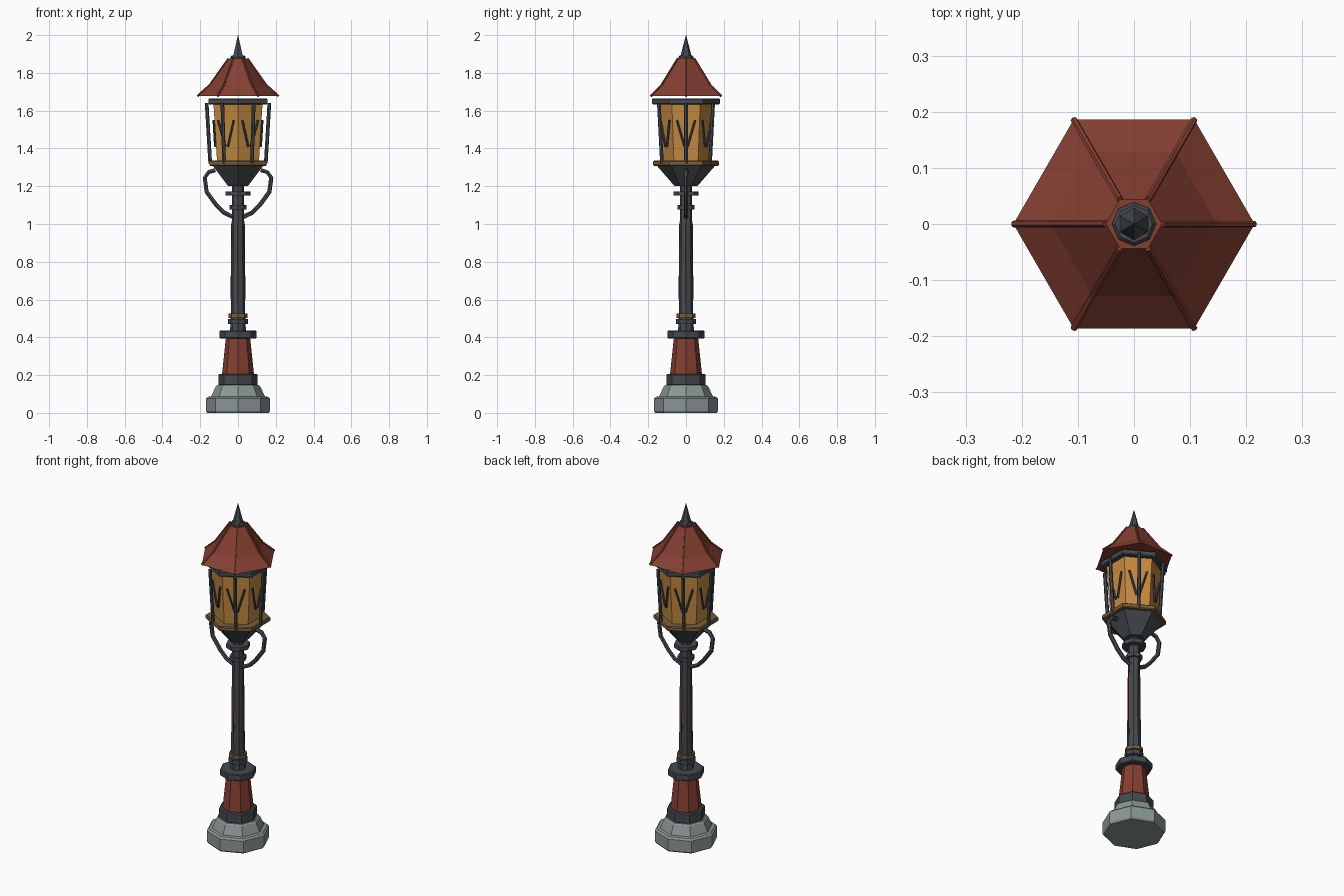
import bpy, bmesh, math
from mathutils import Vector

if "Cube" in bpy.data.objects:
    bpy.data.objects.remove(bpy.data.objects["Cube"])

def material(name, rgb):
    m = bpy.data.materials.new(name)
    m.diffuse_color = (*rgb, 1)
    m.use_nodes = True
    m.node_tree.nodes["Principled BSDF"].inputs["Base Color"].default_value = m.diffuse_color
    return m

IRON = material("dark iron", (0.060, 0.067, 0.076))
RED = material("brick red", (0.235, 0.050, 0.032))
STONE = material("grey stone", (0.26, 0.31, 0.30))
GLASS = material("amber glass", (0.56, 0.255, 0.055))
BRASS = material("old brass", (0.20, 0.115, 0.042))

def finish(name, bm, mat):
    bmesh.ops.remove_doubles(bm, verts=bm.verts, dist=1e-5)
    bmesh.ops.recalc_face_normals(bm, faces=bm.faces)
    me = bpy.data.meshes.new(name)
    bm.to_mesh(me)
    bm.free()
    me.materials.append(mat)
    ob = bpy.data.objects.new(name, me)
    bpy.context.collection.objects.link(ob)
    return ob

def skin(bm, rings):
    """Join equal-sized rings of points into a closed solid."""
    vs = [[bm.verts.new(p) for p in r] for r in rings]
    n = len(vs[0])
    for a, b in zip(vs, vs[1:]):
        for i in range(n):
            j = (i + 1) % n
            bm.faces.new((a[i], a[j], b[j], b[i]))
    bm.faces.new(vs[0][::-1])
    bm.faces.new(vs[-1])

def polar(r, deg, z):
    a = math.radians(deg)
    return Vector((r * math.cos(a), r * math.sin(a), z))

def turned(name, mat, sides, start, profile):
    """Faceted turned solid from (radius, height) pairs."""
    bm = bmesh.new()
    skin(bm, [[polar(r, start + 360 * i / sides, z) for i in range(sides)] for r, z in profile])
    return finish(name, bm, mat)

def tubes(name, mat, paths, r, sides=6):
    """Faceted tubes along lists of points."""
    bm = bmesh.new()
    for path in paths:
        pts = [Vector(p) for p in path]
        side = None
        rings = []
        for i, p in enumerate(pts):
            d = (pts[min(i + 1, len(pts) - 1)] - pts[max(i - 1, 0)]).normalized()
            if side is None:
                side = d.cross((pts[-1] - pts[0]).cross(Vector((0.3, 1, 0.1)))).normalized()
            side = (side - d * side.dot(d)).normalized()
            up = d.cross(side)
            rings.append([p + r * (math.cos(t) * side + math.sin(t) * up)
                          for t in [2 * math.pi * k / sides for k in range(sides)]])
        skin(bm, rings)
    return finish(name, bm, mat)

# Stone foot and pedestal
turned("stone_base", STONE, 8, 0, [(.163, 0), (.17, .01), (.17, .075), (.16, .085),
                                   (.142, .088), (.118, .14), (.11, .147)])
turned("lower_collar", IRON, 8, 0, [(.098, .145), (.104, .15), (.104, .2), (.098, .206)])
turned("pedestal", RED, 8, 0, [(.085, .2), (.064, .4)])
turned("upper_collar", IRON, 8, 0, [(.094, .395), (.099, .4), (.099, .43), (.094, .435)])

# Pole with rings
turned("pole", IRON, 8, 0, [(.042, .43), (.038, .53), (.031, 1.22)])
turned("pole_ring", IRON, 8, 0, [(.052, .47), (.052, .496)])
turned("brass_ring", BRASS, 8, 0, [(.049, .503), (.049, .525)])
turned("neck_ring_low", IRON, 8, 0, [(.045, 1.077), (.045, 1.1)])
turned("neck_ring_high", IRON, 8, 0, [(.065, 1.15), (.065, 1.173)])
tubes("pole_inlays", RED, [[polar(.0355, a, .6), polar(.0325, a, 1.0)]
                           for a in range(0, 360, 90)], .004, 4)

# Side brackets
side = [(.12, 1.285), (.155, 1.275), (.176, 1.245), (.166, 1.17), (.115, 1.1), (.075, 1.06), (.01, 1.03)]
tubes("side_brackets", IRON, [[(s * x, 0, z) for x, z in side] for s in (-1, 1)], .012)

# Lantern body, corners on the y axis
turned("lantern_cup", IRON, 6, 30, [(.06, 1.2), (.157, 1.312)])
turned("lantern_sill", BRASS, 6, 30, [(.17, 1.308), (.175, 1.313), (.175, 1.33), (.17, 1.335)])
turned("glass", GLASS, 6, 30, [(.128, 1.33), (.15, 1.64)])
turned("lantern_top_ring", IRON, 6, 30, [(.175, 1.633), (.18, 1.638), (.18, 1.66), (.175, 1.665)])

# Struts in front of each pane, with forked branches on the glass
tubes("struts", IRON, [[polar(.147, a, 1.32), polar(.166, a, 1.64)]
                       for a in range(0, 360, 60)], .01)
forks = []
for a in range(0, 360, 60):
    tangent = polar(1, a + 90, 0)
    for s in (-1, 1):
        forks.append([polar(.121, a, 1.41) + tangent * s * .008,
                      polar(.129, a, 1.55) + tangent * s * .048])
tubes("glass_branches", IRON, forks, .006)

# Flared roof, corners on the x axis
roof = [(.215, 1.677), (.148, 1.737), (.05, 1.876)]
turned("roof", RED, 6, 0, roof)
tubes("roof_ribs", RED, [[polar(r, a, z) for r, z in roof] for a in range(0, 360, 60)], .006)

# Finial
turned("finial_collar", IRON, 8, 0, [(.039, 1.87), (.039, 1.885), (.033, 1.892)])
turned("finial_spike", IRON, 6, 30, [(.029, 1.89), (.0008, 2.0)])
